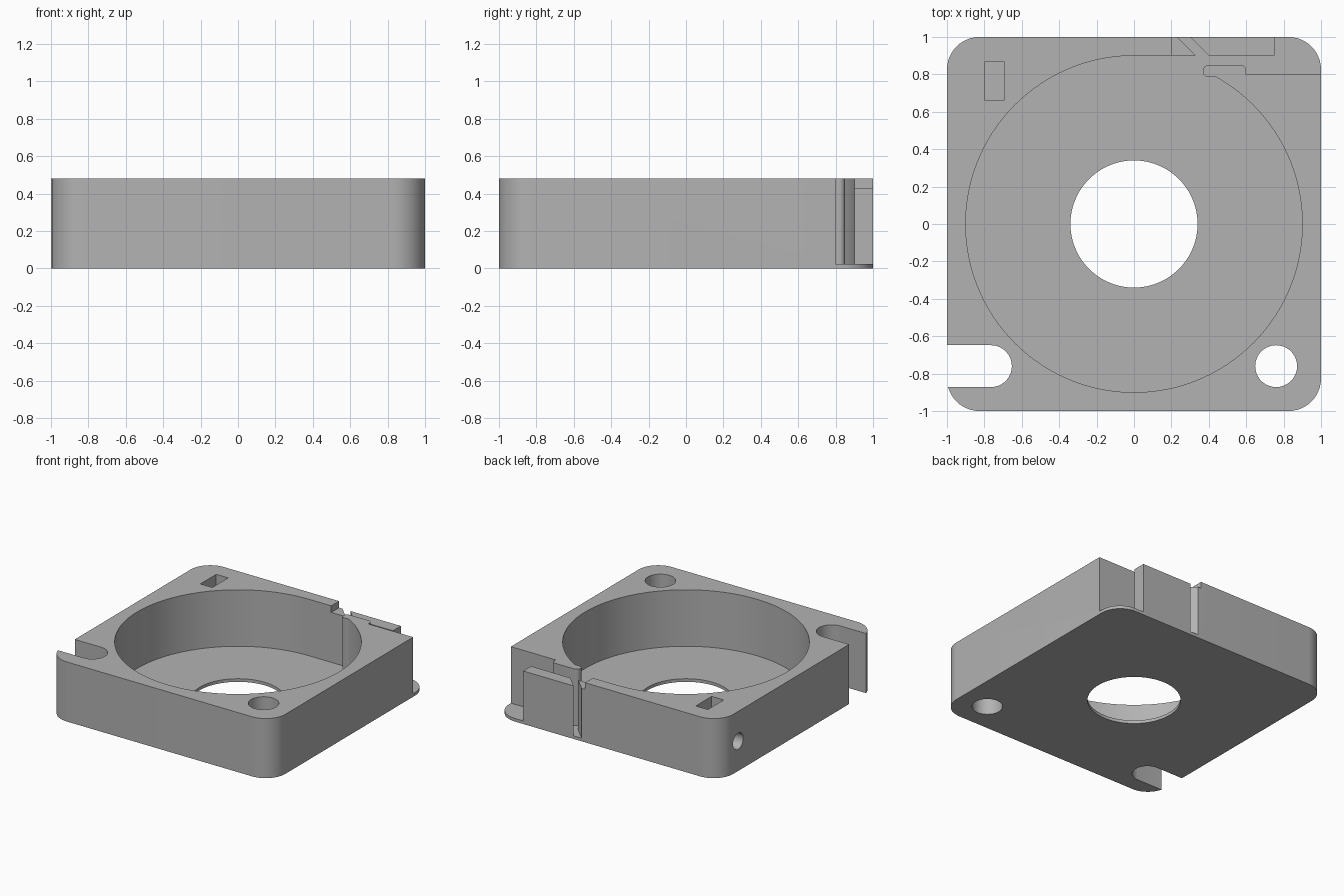
import bpy, bmesh
from math import sin, cos, radians, atan2, degrees

if "Cube" in bpy.data.objects:
    bpy.data.objects.remove(bpy.data.objects["Cube"])

HEIGHT, FLOOR, ABOVE = 0.48, 0.025, 0.6

grey = bpy.data.materials.new("plain grey")
grey.use_nodes = True
colour = (0.45, 0.45, 0.45, 1)
grey.diffuse_color = colour
grey.node_tree.nodes["Principled BSDF"].inputs["Base Color"].default_value = colour


def arc(cx, cy, r, start, end, steps):
    """Points along an arc, angles in degrees."""
    angles = [radians(start + (end - start) * i / steps) for i in range(steps + 1)]
    return [(cx + r * cos(a), cy + r * sin(a)) for a in angles]


def prism(name, outline, low, high):
    """Upright prism from a flat outline."""
    bm = bmesh.new()
    face = bm.faces.new([bm.verts.new((x, y, low)) for x, y in outline])
    top = bmesh.ops.extrude_face_region(bm, geom=[face])["geom"]
    bmesh.ops.translate(bm, vec=(0, 0, high - low),
                        verts=[v for v in top if isinstance(v, bmesh.types.BMVert)])
    bmesh.ops.recalc_face_normals(bm, faces=bm.faces)
    mesh = bpy.data.meshes.new(name)
    bm.to_mesh(mesh)
    bm.free()
    mesh.materials.append(grey)
    obj = bpy.data.objects.new(name, mesh)
    bpy.context.collection.objects.link(obj)
    return obj


def rectangle(x0, x1, y0, y1):
    return [(x0, y0), (x1, y0), (x1, y1), (x0, y1)]


# Square case with rounded corners
R = 0.175
C = 1 - R
case = prism("case", arc(C, C, R, 0, 90, 12) + arc(-C, C, R, 90, 180, 12)
             + arc(-C, -C, R, 180, 270, 12) + arc(C, -C, R, 270, 360, 12), 0, HEIGHT)

# Round chamber, exit channel, slanted slit and open corner in one outline
lip_angle = degrees(atan2(0.785, 0.44))
chamber = arc(0, 0, 0.9, lip_angle, -270, 110)
channel = [(0.33, 0.9), (0.22, 1.01), (0.29, 1.01), (0.4, 0.9), (0.75, 0.9),
           (0.75, 1.01), (1.01, 1.01), (1.01, 0.8), (0.6, 0.8)]
lip = arc(0.57, 0.82, 0.03, 0, 90, 6) + arc(0.4, 0.8175, 0.0325, 90, 270, 12)

cutters = [
    prism("chamber_cutter", chamber + channel + lip, FLOOR, ABOVE),
    prism("low_wall_cutter", rectangle(0.2, 0.8, 0.895, 1.01), 0.427, ABOVE),
    prism("centre_hole_cutter", arc(0, 0, 0.34, 0, 354, 59), -0.1, ABOVE),
    prism("bolt_hole_cutter", arc(0.76, -0.76, 0.112, 0, 350, 35), -0.1, ABOVE),
    prism("bolt_slot_cutter", arc(-0.765, -0.76, 0.112, -90, 90, 18)
          + [(-1.1, -0.648), (-1.1, -0.872)], -0.1, ABOVE),
    prism("nut_pocket_cutter", rectangle(-0.8, -0.693, 0.663, 0.865), 0.13, ABOVE),
]

# Side screw hole leading into the nut pocket
screw = prism("screw_hole_cutter", arc(0, 0, 0.065, 0, 345, 23), 0, 0.35)
screw.rotation_euler = (0, radians(90), 0)
screw.location = (-1.1, 0.765, 0.24)
cutters.append(screw)

for cutter in cutters:
    mod = case.modifiers.new(cutter.name, "BOOLEAN")
    mod.operation = "DIFFERENCE"
    mod.solver = "EXACT"
    mod.object = cutter

# Apply the cuts, then drop the helpers
bpy.ops.object.select_all(action="DESELECT")
bpy.context.view_layer.objects.active = case
case.select_set(True)
bpy.context.view_layer.update()
for mod in list(case.modifiers):
    bpy.ops.object.modifier_apply(modifier=mod.name)
for cutter in cutters:
    bpy.data.objects.remove(cutter)

bpy.ops.object.shade_smooth_by_angle(angle=radians(30))
